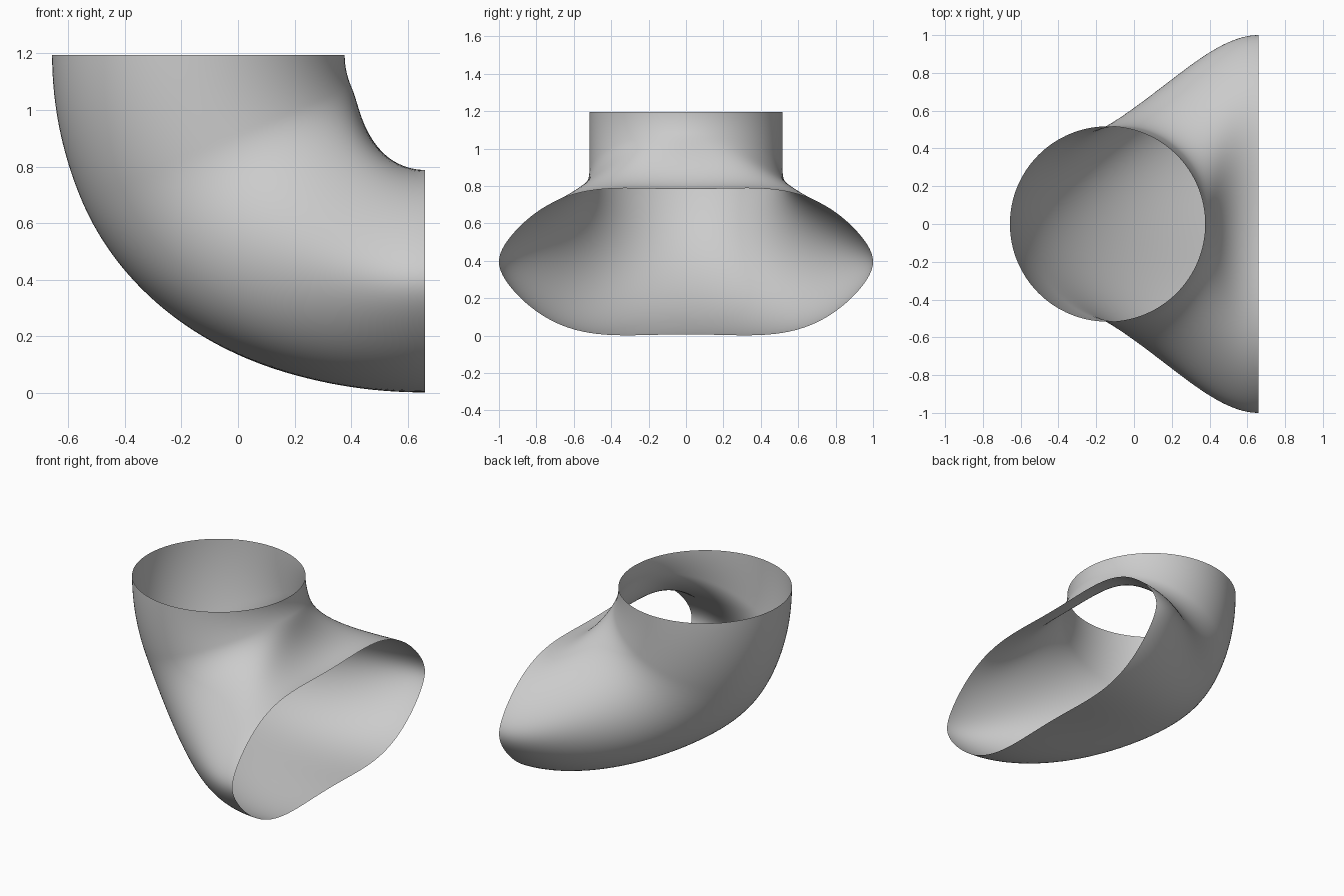
import bpy, bmesh
from math import sin, cos, pi

cube = bpy.data.objects.get("Cube")
if cube:
    bpy.data.objects.remove(cube, do_unlink=True)

PIVOT_X, PIVOT_Z = 0.66, 1.195   # bend axis, parallel to y
BEND = 0.8                       # bend radius of the centre line
RADIUS = 0.517                   # round top opening
AROUND, ALONG = 128, 72


def blend(s):
    """Stay round for the first part of the bend, then ease to the wide mouth."""
    k = max(0.0, (s - 0.26) / 0.74)
    return k * k * (3 - 2 * k)


def section(a, k):
    """Radial and sideways offset: circle at k = 0, waisted oval at k = 1."""
    c = cos(a) ** 2
    waist = 0.975 + 0.75 * c - 0.85 * c * c
    radial = (1 - k) * RADIUS + k * 0.398 * waist
    side = (1 - k) * RADIUS + k
    return radial * sin(a), side * cos(a)


# Open tube: sections turned about the bend axis
bm = bmesh.new()
rings = []
for i in range(ALONG + 1):
    s = i / ALONG
    turn = s * pi / 2
    k = blend(s)
    ring = []
    for j in range(AROUND):
        radial, side = section(2 * pi * j / AROUND, k)
        r = BEND + radial
        ring.append(bm.verts.new((PIVOT_X - r * cos(turn), side,
                                  PIVOT_Z - r * sin(turn))))
    rings.append(ring)
for a, b in zip(rings, rings[1:]):
    for j in range(AROUND):
        n = (j + 1) % AROUND
        bm.faces.new((a[j], b[j], b[n], a[n]))

# Point the normals outwards
bm.normal_update()
lowest = min(bm.faces, key=lambda f: f.calc_center_median().z)
if lowest.normal.z > 0:
    bmesh.ops.reverse_faces(bm, faces=bm.faces[:])

mesh = bpy.data.meshes.new("elbow_duct")
bm.to_mesh(mesh)
bm.free()
mesh.shade_smooth()
duct = bpy.data.objects.new("elbow_duct", mesh)
bpy.context.collection.objects.link(duct)

# Plain grey
grey = bpy.data.materials.new("light_grey")
grey.use_nodes = True
colour = (0.6, 0.6, 0.6, 1)
grey.diffuse_color = colour
grey.node_tree.nodes["Principled BSDF"].inputs["Base Color"].default_value = colour
mesh.materials.append(grey)
